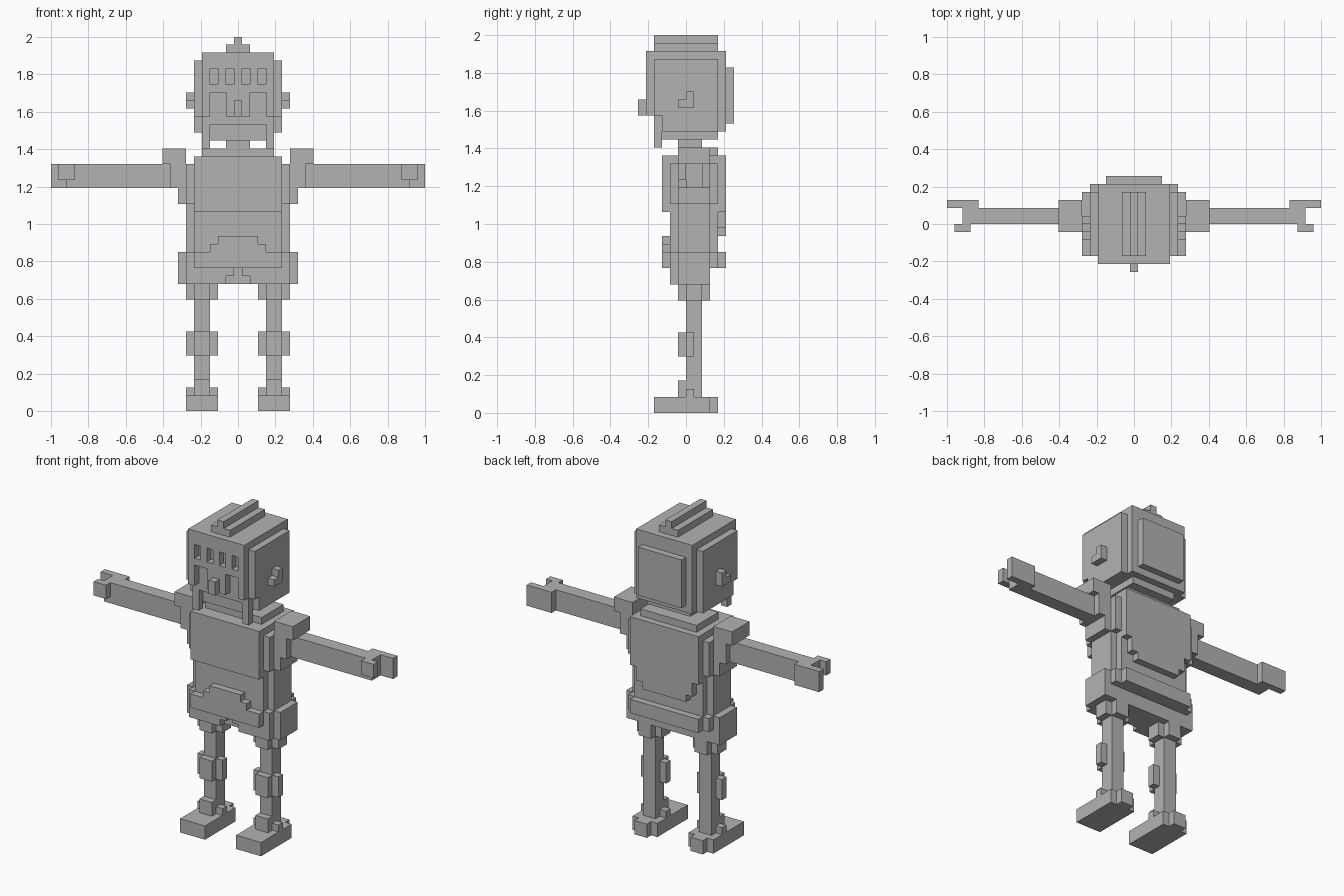
import bpy, bmesh, math

if "Cube" in bpy.data.objects:
    bpy.data.objects.remove(bpy.data.objects["Cube"])

U = 2 / 47  # size of one cube cell

grey = bpy.data.materials.new("plain grey")
grey.diffuse_color = (0.45, 0.45, 0.45, 1)
grey.use_nodes = True
grey.node_tree.nodes["Principled BSDF"].inputs["Base Color"].default_value = grey.diffuse_color


def cells(boxes):
    """Cells filled by boxes (x0, x1, y0, y1, z0, z1); x edges fall on half cells."""
    out = set()
    for x0, x1, y0, y1, z0, z1 in boxes:
        out |= {(x, y, z)
                for x in range(math.floor(x0 + 0.5), math.floor(x1 + 0.5))
                for y in range(y0, y1) for z in range(z0, z1)}
    return out


def part(name, boxes, cuts=(), side=1):
    """One clean outer skin around the filled cells; side=-1 mirrors in x."""
    filled = cells(boxes) - cells(cuts)
    if side < 0:
        filled = {(-x, y, z) for x, y, z in filled}
    bm = bmesh.new()
    verts = {}

    def vert(p):
        if p not in verts:
            verts[p] = bm.verts.new(((p[0] - 0.5) * U, p[1] * U, p[2] * U))
        return verts[p]

    for c in filled:
        for axis in range(3):
            for step in (0, 1):
                n = list(c)
                n[axis] += 1 if step else -1
                if tuple(n) in filled:
                    continue
                ring = []
                for a, b in ((0, 0), (1, 0), (1, 1), (0, 1)):
                    p = list(c)
                    p[axis] += step
                    p[(axis + 1) % 3] += a
                    p[(axis + 2) % 3] += b
                    ring.append(vert(tuple(p)))
                bm.faces.new(ring if step else ring[::-1])
    bmesh.ops.dissolve_limit(bm, angle_limit=0.01, verts=bm.verts[:], edges=bm.edges[:])
    mesh = bpy.data.meshes.new(name)
    bm.to_mesh(mesh)
    bm.free()
    mesh.materials.append(grey)
    bpy.context.collection.objects.link(bpy.data.objects.new(name, mesh))


def wide(half, y0, y1, z0, z1):
    """A box centred on x."""
    return (-half, half, y0, y1, z0, z1)


# Head: rounded block with back plate, crest and hanging cheek guards
slots = [(x, x + 1, -5, -4, 41, 43) for x in (-3.5, -1.5, 0.5, 2.5)]
eyes = [(-3.5, -1.5, -5, -4, 37, 40), (1.5, 3.5, -5, -4, 37, 40)]
part("head", [
    wide(5.5, -4, 4, 37, 44),
    wide(5.5, -3, 4, 35, 37),
    wide(4.5, -4, 5, 36, 45),
    wide(4.5, -5, 5, 37, 45),
    wide(4.5, -3, 5, 35, 36),
    wide(3.5, -3, 4, 34, 35),
    (-4.5, -3.5, -4, -3, 33, 37),
    (3.5, 4.5, -4, -3, 33, 37),
    wide(3.5, 5, 6, 36, 43),
], slots + eyes)
part("crest", [wide(1.5, -4, 4, 45, 46), wide(0.5, -4, 4, 46, 47)])
part("nose", [wide(0.5, -6, -5, 37, 39)])
part("neck", [wide(1.5, -1, 2, 33, 34)])

# Torso: stepped corners, chest, belly and back plates
part("torso", [
    wide(5.5, -2, 4, 20, 32),
    wide(6.5, -1, 3, 20, 31),
    wide(7.5, -1, 3, 26, 31),
    wide(6.5, -2, 4, 26, 31),
    wide(4.5, -1, 4, 32, 33),
])
part("chest_plate", [wide(5.5, -3, -2, 25, 32)])
part("back_plate", [wide(5.5, 4, 5, 25, 32), wide(4.5, 4, 5, 23, 25),
                    wide(3.5, 4, 5, 22, 23)])
part("belly_plate", [wide(5.5, -3, -2, 18, 20), wide(3.5, -3, -2, 20, 21),
                     wide(2.5, -3, -2, 21, 22)])

# Hips with a small stepped notch at the front
part("hips", [
    wide(5.5, -2, 3, 16, 18),
    wide(5.5, -2, 5, 18, 20),
    wide(6.5, -2, 4, 18, 20),
    wide(6.5, -2, 3, 16, 18),
    wide(7.5, -1, 3, 16, 20),
], [wide(1.5, -2, -1, 16, 17), wide(0.5, -2, -1, 17, 18)])

for side, label in ((1, "left"), (-1, "right")):
    # Ear
    part(label + "_ear", [(5.5, 6.5, -1, 1, 38, 39), (5.5, 6.5, 0, 1, 39, 40)], side=side)
    # Arm with shoulder cap and open hand
    part(label + "_shoulder", [(6.5, 9.5, -1, 3, 31, 33), (7.5, 8.5, -1, 3, 28, 31)], side=side)
    part(label + "_arm", [(7.5, 21.5, 0, 2, 28, 31)], side=side)
    part(label + "_fingers", [(19.5, 23.5, 2, 3, 28, 31)], side=side)
    part(label + "_thumb", [(20.5, 22.5, -1, 0, 29, 31)], side=side)
    # Leg with thigh cuff, knee pad and foot
    part(label + "_leg", [
        (3.5, 5.5, 0, 2, 2, 16),
        (3.5, 5.5, -1, 3, 14, 16),
        (2.5, 6.5, 0, 2, 14, 16),
        (3.5, 5.5, -1, 0, 7, 10),
        (2.5, 6.5, 0, 1, 7, 10),
    ], side=side)
    part(label + "_foot", [
        (2.5, 6.5, -4, 3, 0, 2),
        (3.5, 5.5, 3, 4, 0, 2),
        (3.5, 5.5, -1, 0, 2, 4),
        (2.5, 3.5, 0, 1, 2, 3),
        (5.5, 6.5, 0, 1, 2, 3),
    ], side=side)
